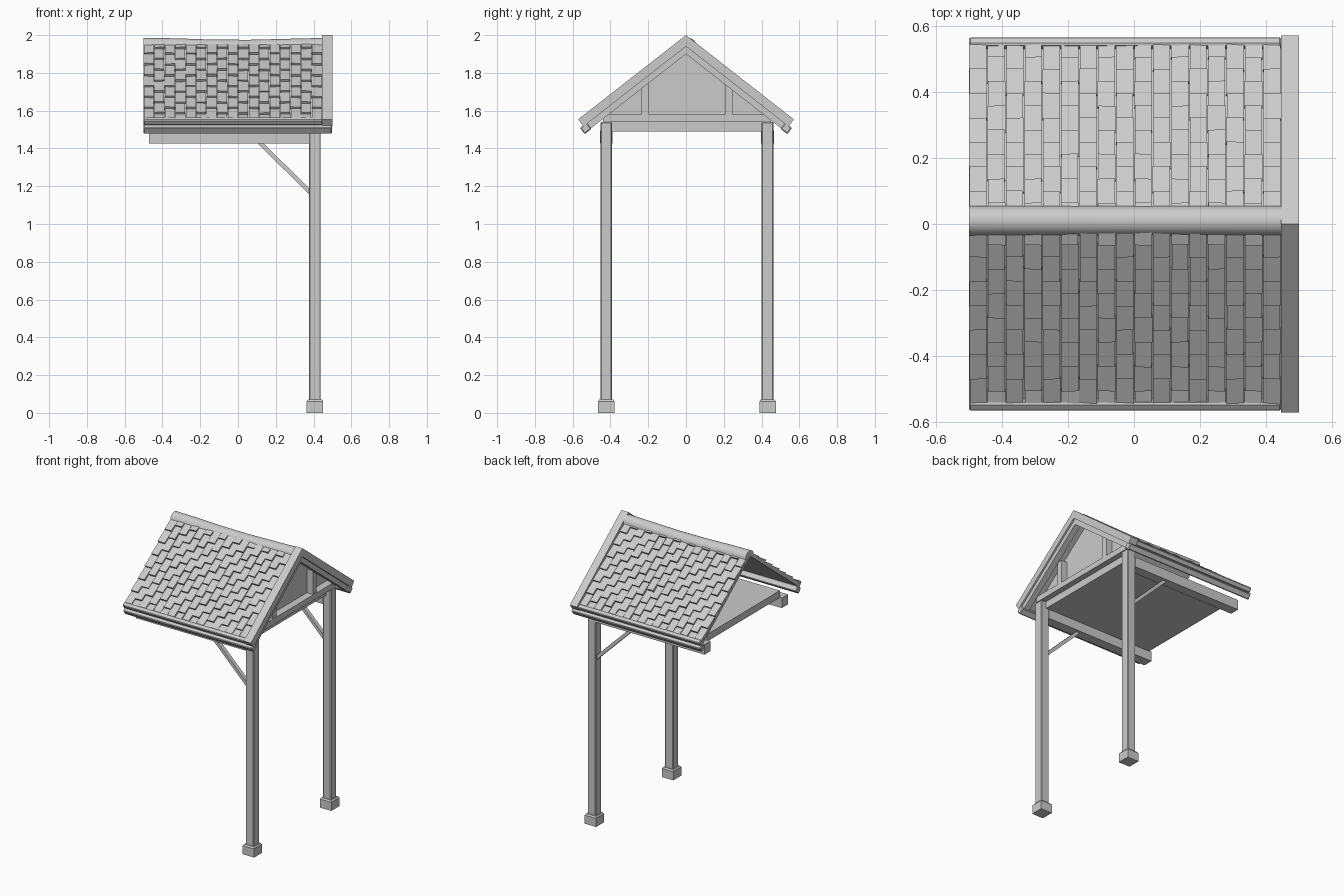
import bpy, bmesh, math, random
from mathutils import Vector

if "Cube" in bpy.data.objects:
    bpy.data.objects.remove(bpy.data.objects["Cube"])

random.seed(4)
PITCH = math.radians(38)
C, S = math.cos(PITCH), math.sin(PITCH)
MID = 0.005   # small sideways offset of the timber frame


def finish(name, bm, bevel=0.0, segments=1):
    bmesh.ops.recalc_face_normals(bm, faces=bm.faces)
    me = bpy.data.meshes.new(name)
    bm.to_mesh(me)
    bm.free()
    ob = bpy.data.objects.new(name, me)
    bpy.context.collection.objects.link(ob)
    if bevel:
        mod = ob.modifiers.new("edge_bevel", 'BEVEL')
        mod.width = bevel
        mod.segments = segments
    return ob


def add_prism(bm, ring_a, ring_b):
    a = [bm.verts.new(p) for p in ring_a]
    b = [bm.verts.new(p) for p in ring_b]
    bm.faces.new(a)
    bm.faces.new(b[::-1])
    n = len(a)
    for i in range(n):
        bm.faces.new((a[i], b[i], b[(i + 1) % n], a[(i + 1) % n]))


def prism_x(name, profile, x0, x1, bevel=0.0):
    """Extrude a (y, z) profile along x."""
    bm = bmesh.new()
    add_prism(bm, [(x0, y, z) for y, z in profile], [(x1, y, z) for y, z in profile])
    return finish(name, bm, bevel)


def box(name, x, y, z, bevel=0.0):
    return prism_x(name, [(y[0], z[0]), (y[1], z[0]), (y[1], z[1]), (y[0], z[1])], x[0], x[1], bevel)


def slope(u, n, side):
    """Roof coordinates (down slope, outward) to (y, z)."""
    return (side * (u * C + n * S), 2 - u * S + n * C)


def chevron(name, u, n_top, n_bottom, x0, x1):
    profile = [(0, 2 + n_top / C), slope(u, n_top, 1), slope(u, n_bottom, 1),
               (0, 2 + n_bottom / C), slope(u, n_bottom, -1), slope(u, n_top, -1)]
    return prism_x(name, profile, x0, x1)


# Timber frame, one set per side
for side, tag in ((-1, "front"), (1, "back")):
    yc = MID + side * 0.427
    box(tag + "_post", (0.375, 0.438), (yc - 0.031, yc + 0.031), (0.05, 1.54), 0.005)

    # Stone foot with a chamfered top
    bm = bmesh.new()
    rings = []
    for h, z in ((0.044, 0), (0.044, 0.06), (0.037, 0.07)):
        rings.append([bm.verts.new((0.407 + a * h, yc + b * h, z))
                      for a, b in ((-1, -1), (1, -1), (1, 1), (-1, 1))])
    for lo, hi in zip(rings, rings[1:]):
        for i in range(4):
            bm.faces.new((lo[i], lo[(i + 1) % 4], hi[(i + 1) % 4], hi[i]))
    bm.faces.new(rings[0])
    bm.faces.new(rings[-1])
    finish(tag + "_foot", bm)

    box(tag + "_side_beam", (-0.47, 0.378), (yc - 0.034, yc + 0.034), (1.425, 1.495))

    # Diagonal brace
    bm = bmesh.new()
    brace = [(0.10, 1.43), (0.132, 1.43), (0.385, 1.181), (0.385, 1.149)]
    add_prism(bm, [(x, yc - 0.014, z) for x, z in brace],
              [(x, yc + 0.014, z) for x, z in brace])
    finish(tag + "_brace", bm)

    # Gable strut
    ys = MID + side * 0.222
    box(tag + "_gable_strut", (0.384, 0.435), (ys - 0.02, ys + 0.02), (1.57, 1.745))

    # Eave strips, one above the other
    for label, u0, u1, n0, n1, x1 in (("eave_trim", 0.695, 0.725, -0.04, -0.006, 0.446),
                                      ("eave_rail", 0.700, 0.745, -0.083, -0.042, 0.498)):
        prism_x(tag + "_" + label,
                [slope(u0, n0, side), slope(u1, n0, side), slope(u1, n1, side), slope(u0, n1, side)],
                -0.5, x1, 0.005)

# Ceiling, tie beam and gable wall
box("ceiling_panel", (-0.45, 0.40), (MID - 0.40, MID + 0.40), (1.49, 1.54))
box("tie_beam", (0.375, 0.44), (MID - 0.445, MID + 0.445), (1.54, 1.58))
prism_x("gable_panel", [(-0.49, 1.56), (0.49, 1.56), (0, 1.942)], 0.375, 0.388)

# Roof deck and bargeboards
chevron("roof_deck", 0.72, -0.028, -0.045, -0.5, 0.446)
chevron("bargeboard", 0.725, 0, -0.047, 0.445, 0.5)
chevron("bargeboard_lower_trim", 0.72, -0.047, -0.079, 0.445, 0.488)

# Tiles: staggered columns of slightly uneven, tilted slabs
COLS, ROWS = 17, 7
PITCH_X = 0.945 / COLS
U0, U1 = 0.045, 0.70
LENGTH = (U1 - U0) / ROWS
for side, tag in ((-1, "front"), (1, "back")):
    bm = bmesh.new()
    for c in range(COLS):
        xa = -0.5 + c * PITCH_X
        start = U0 - (LENGTH / 2 if c % 2 else 0)
        for r in range(ROWS + c % 2):
            u_top = max(U0, start + r * LENGTH)
            u_low = min(U1, start + (r + 1) * LENGTH - 0.002)
            x0 = xa + random.uniform(0.0005, 0.003)
            x1 = xa + PITCH_X - random.uniform(0.0005, 0.003)
            lift = random.uniform(-0.002, 0.002)

            def ring(x, tilt):
                pts = ((u_top, -0.03), (u_low, -0.03),
                       (u_low, -0.011 + lift + tilt), (u_top, -0.021 + lift + tilt))
                return [(x, *slope(u, n, side)) for u, n in pts]

            twist = random.uniform(-0.0015, 0.0015)
            add_prism(bm, ring(x0, twist), ring(x1, -twist))
    finish(tag + "_roof_tiles", bm)

# Rounded ridge cap, sagging a little in the middle
bm = bmesh.new()
rings = []
for x, dz in ((-0.5, 0.003), (-0.34, 0.0), (-0.15, -0.006), (0.05, -0.008), (0.25, -0.003), (0.446, 0.002)):
    rings.append([bm.verts.new((x, 0.010 + 0.045 * math.cos(a), 1.938 + dz + 0.045 * math.sin(a)))
                  for a in (math.pi * i / 12 for i in range(13))])
for a, b in zip(rings, rings[1:]):
    for i in range(13):
        bm.faces.new((a[i], a[(i + 1) % 13], b[(i + 1) % 13], b[i]))
bm.faces.new(rings[0])
bm.faces.new(rings[-1])
ridge = finish("ridge_cap", bm)
bpy.context.view_layer.objects.active = ridge
ridge.select_set(True)
bpy.ops.object.shade_smooth_by_angle(angle=math.radians(35))
